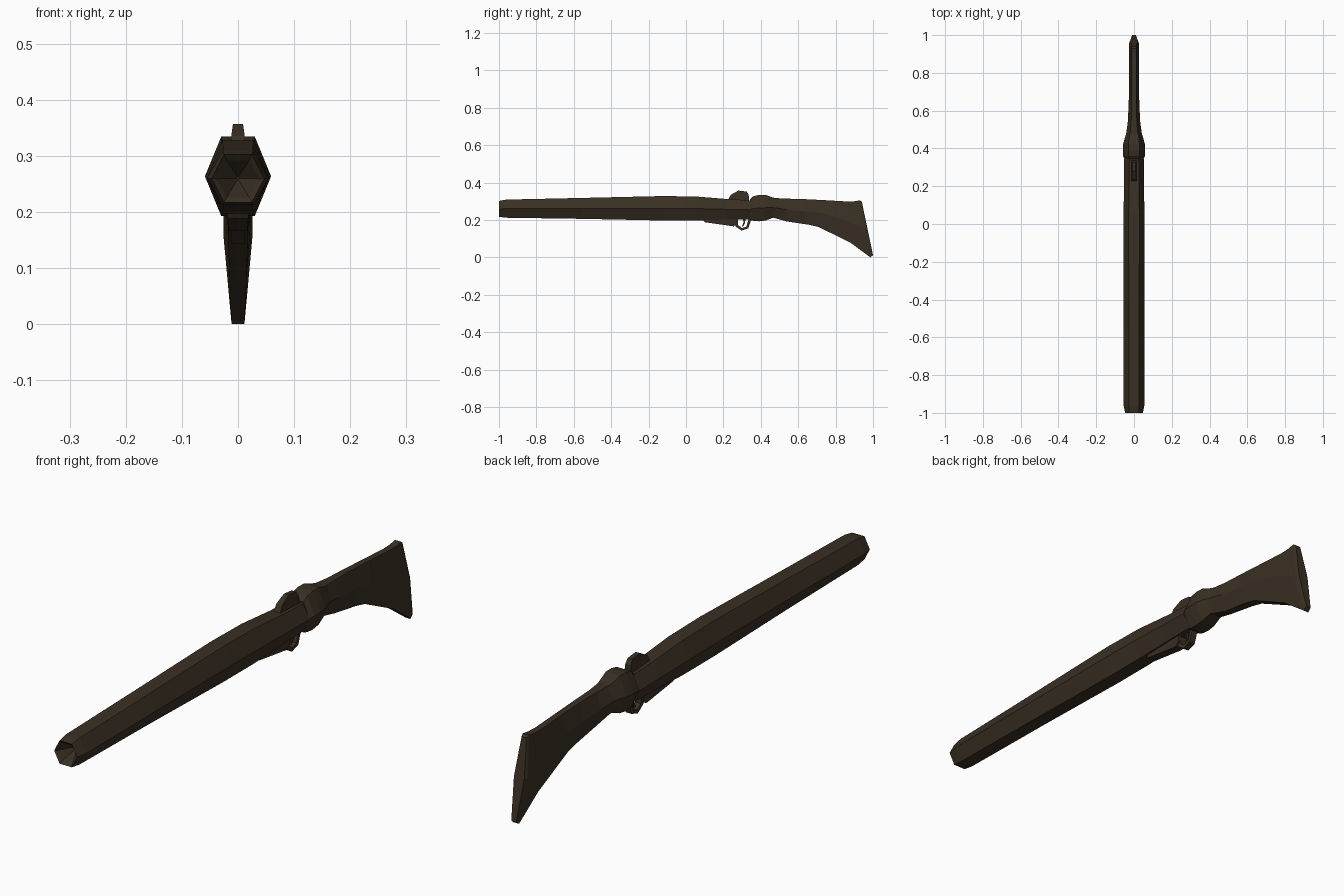
import bpy, bmesh

mat = bpy.data.materials.new("dark_walnut")
mat.diffuse_color = (0.042, 0.029, 0.017, 1)


def finish(name, bm):
    bmesh.ops.remove_doubles(bm, verts=bm.verts, dist=1e-5)
    bmesh.ops.recalc_face_normals(bm, faces=bm.faces)
    mesh = bpy.data.meshes.new(name)
    bm.to_mesh(mesh)
    bm.free()
    mesh.materials.append(mat)
    ob = bpy.data.objects.new(name, mesh)
    bpy.context.collection.objects.link(ob)
    return ob


def loft(name, stations, mid=0.5):
    """Skin hexagonal sections: (y top, z top, y bottom, z bottom, half width, top half, bottom half)."""
    bm = bmesh.new()
    rings = []
    for yt, zt, yb, zb, w, wt, wb in stations:
        ym, zm = yb + (yt - yb) * mid, zb + (zt - zb) * mid
        pts = [(wt, yt, zt), (w, ym, zm), (wb, yb, zb),
               (-wb, yb, zb), (-w, ym, zm), (-wt, yt, zt)]
        rings.append([bm.verts.new(p) for p in pts])
    for a, b in zip(rings, rings[1:]):
        for i in range(6):
            j = (i + 1) % 6
            bm.faces.new((a[i], a[j], b[j], b[i]))
    bm.faces.new(rings[0])
    bm.faces.new(rings[-1])
    return finish(name, bm)


def straight(y, zt, zb, w, wt, wb=None):
    return (y, zt, y, zb, w, wt, wt if wb is None else wb)


def extrude_profile(name, outline, half):
    """Side outline in (y, z), widened across x; half is one half-width per point."""
    bm = bmesh.new()
    sides = [[bm.verts.new((s * h, y, z)) for (y, z), h in zip(outline, half)] for s in (-1, 1)]
    n = len(outline)
    for side in sides:
        bm.faces.new(side)
    for i in range(n):
        j = (i + 1) % n
        bm.faces.new((sides[0][i], sides[0][j], sides[1][j], sides[1][i]))
    return finish(name, bm)


def strap(name, outer, inner, half):
    """Bent flat band between an outer and an inner path."""
    bm = bmesh.new()
    rings = [[bm.verts.new((x, *p)) for x, p in
              ((-half, o), (half, o), (half, i), (-half, i))] for o, i in zip(outer, inner)]
    for a, b in zip(rings, rings[1:]):
        for k in range(4):
            m = (k + 1) % 4
            bm.faces.new((a[k], a[m], b[m], b[k]))
    bm.faces.new(rings[0])
    bm.faces.new(rings[-1])
    return finish(name, bm)


# barrel and fore-end with the conical muzzle recess
loft("barrel", [
    straight(-0.93, 0.263, 0.257, 0.002, 0.001),
    straight(-0.99, 0.292, 0.226, 0.038, 0.020),
    straight(-1.00, 0.302, 0.217, 0.047, 0.025),
    straight(-0.96, 0.309, 0.212, 0.055, 0.027),
    straight(-0.55, 0.318, 0.206, 0.055, 0.027),
    straight(-0.12, 0.328, 0.197, 0.055, 0.028),
    straight(0.06, 0.325, 0.197, 0.055, 0.028),
    straight(0.22, 0.312, 0.202, 0.053, 0.026),
    straight(0.345, 0.305, 0.204, 0.052, 0.025),
])

# swollen receiver behind the barrel
loft("receiver", [
    straight(0.343, 0.312, 0.200, 0.050, 0.026),
    straight(0.36, 0.327, 0.195, 0.058, 0.029),
    straight(0.39, 0.334, 0.193, 0.059, 0.030),
    straight(0.425, 0.334, 0.197, 0.057, 0.029),
    straight(0.465, 0.320, 0.212, 0.046, 0.024),
    straight(0.50, 0.312, 0.212, 0.034, 0.018),
])

# stock with slanted butt
loft("stock", [
    straight(0.46, 0.318, 0.214, 0.044, 0.022),
    straight(0.54, 0.314, 0.192, 0.033, 0.015),
    (0.62, 0.312, 0.66, 0.174, 0.028, 0.013, 0.018),
    (0.74, 0.306, 0.71, 0.162, 0.027, 0.012, 0.018),
    (0.86, 0.299, 0.88, 0.078, 0.026, 0.012, 0.015),
    (0.90, 0.300, 0.978, 0.006, 0.026, 0.013, 0.012),
    (0.93, 0.305, 0.985, 0.000, 0.026, 0.013, 0.011),
    (0.940, 0.298, 1.000, 0.012, 0.021, 0.010, 0.010),
], mid=0.52)

# upright rear sight fin
extrude_profile("rear_sight",
                [(0.22, 0.30), (0.24, 0.335), (0.28, 0.357), (0.325, 0.352), (0.335, 0.335), (0.338, 0.29)],
                [0.013, 0.012, 0.009, 0.009, 0.012, 0.014])

# plate under the fore-end
extrude_profile("under_plate",
                [(0.085, 0.21), (0.10, 0.188), (0.255, 0.166), (0.275, 0.178), (0.28, 0.21)],
                [0.022, 0.018, 0.017, 0.018, 0.022])

# trigger guard and trigger
strap("trigger_guard",
      [(0.262, 0.205), (0.265, 0.165), (0.297, 0.143), (0.333, 0.155), (0.350, 0.205)],
      [(0.277, 0.205), (0.279, 0.172), (0.300, 0.157), (0.323, 0.165), (0.335, 0.205)], 0.012)
extrude_profile("trigger",
                [(0.305, 0.21), (0.307, 0.185), (0.299, 0.166), (0.305, 0.165), (0.316, 0.184), (0.318, 0.21)],
                [0.006, 0.006, 0.004, 0.004, 0.006, 0.006])
